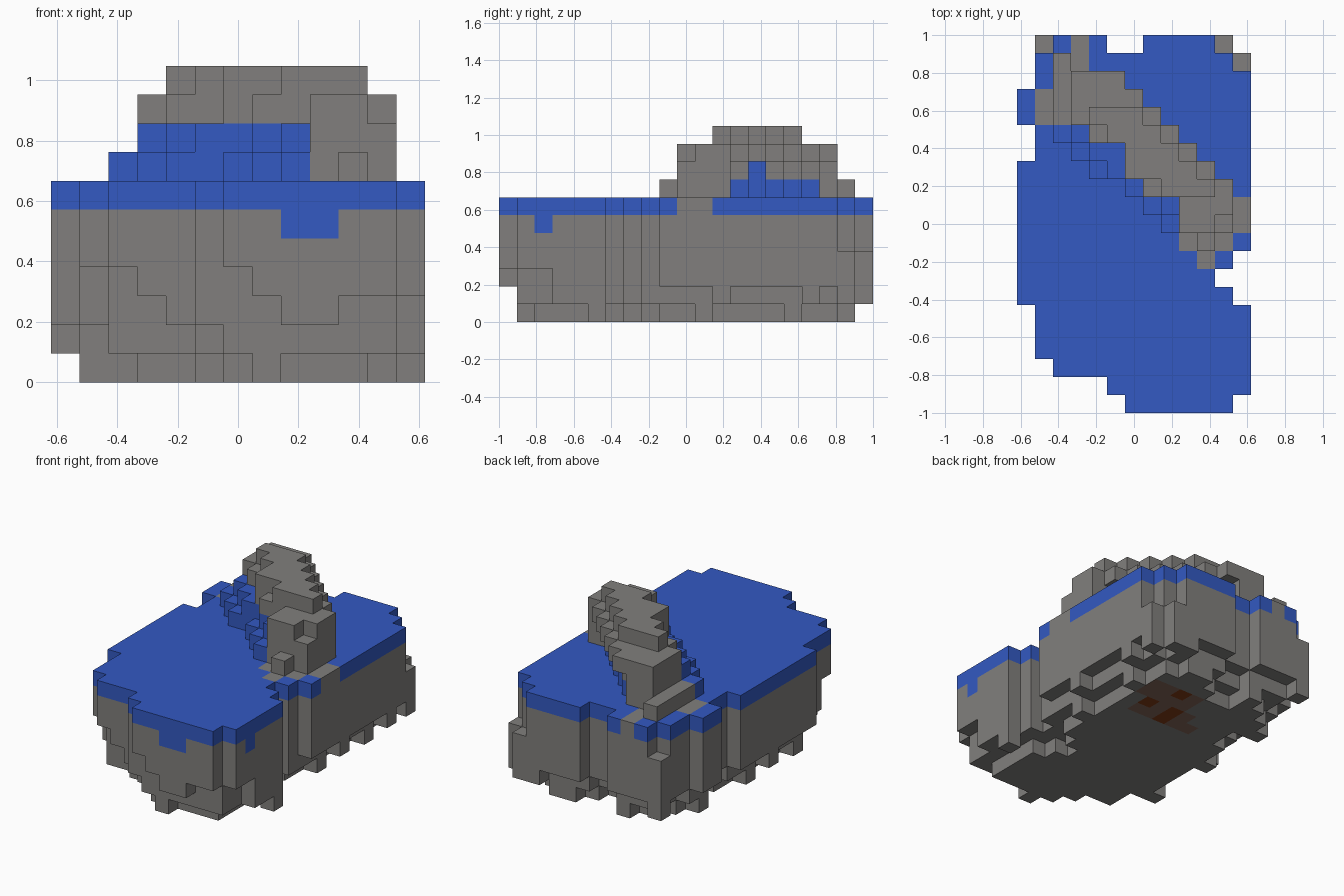
import bpy, bmesh
from mathutils import Vector

cube = bpy.data.objects.get("Cube")
if cube:
    bpy.data.objects.remove(cube, do_unlink=True)

UNIT = 2 / 21                      # block edge length
ORIGIN = Vector((-6.5 * UNIT, -1, 0))
LETTERS = "abcdefghijklm"          # columns from -x to +x


def material(name, rgb):
    mat = bpy.data.materials.new(name)
    mat.use_nodes = True
    mat.diffuse_color = (*rgb, 1)
    mat.node_tree.nodes["Principled BSDF"].inputs["Base Color"].default_value = (*rgb, 1)
    return mat


PALETTE = [material("stone_grey", (0.22, 0.213, 0.205)),
           material("deep_blue", (0.033, 0.1, 0.54)),
           material("stain_brown", (0.23, 0.135, 0.1)),
           material("rust_brown", (0.22, 0.042, 0.008))]
GREY, BLUE, STAIN, RUST = range(len(PALETTE))


def rows(starts, ends, first=0):
    """Cells of one layer, from the first and last column of each row."""
    return {(i, first + n)
            for n, (a, b) in enumerate(zip(starts, ends))
            for i in range(LETTERS.index(a), LETTERS.index(b) + 1)}


def erode(cells):
    return {(i, j) for i, j in cells
            if {(i + 1, j), (i - 1, j), (i, j + 1), (i, j - 1)} <= cells}


# Outline of the slab, with the notch in the back edge
outline = rows("gfcbbbaaaaaaaabbaabbc", "lmmmmmlklmmmmmmmmmmlk")
outline -= {(5, 20), (6, 20)}
inner = erode(outline)
core = erode(inner)
feet = {(7, 1), (12, 5), (8, 19)}


def underside(i, j):
    """Lowest layer of a column: the rim is raised, more so at the front."""
    cell = (i, j)
    if cell in core or cell in feet:
        return 0
    rim = cell not in inner
    if rim and (j < 3 or j == 3 and i < 6):
        if i in (1, 2, 6):
            return 4
        return 2 if i in (4, 5, 8, 9) else 3
    if i > 9 and 2 < j < 9:
        return 1
    height = 2 if rim else 1
    ragged = j > 3 and (i * 3 + j * 2) % 5 == 0
    return height - 1 if ragged else height


body = {(i, j, k): GREY for i, j in outline for k in range(underside(i, j), 6)}

# Low ledges at the back corners
for i, j, top in ((12, 19, 4), (11, 20, 4), (1, 20, 5)):
    for k in range(1, top):
        body[i, j, k] = GREY

# Blue runs hanging below the cap
for i, j in ((8, 0), (9, 0), (12, 2)):
    body[i, j, 5] = BLUE

# Cap layer, grey around the feet of the arch
bare = {(9, 9), (11, 9), (10, 8), (9, 10), (12, 10), (12, 11),
        (3, 20), (3, 19), (1, 16), (1, 17)}
cap = {(i, j, 6): GREY if (i, j) in bare else BLUE for i, j in outline}

# Diagonal arch, layer by layer
arch = {}
for k, first, starts, ends in ((7, 9, "kihgedccccc", "kllljihgfec"),
                               (8, 10, "jihfedddd", "llljihgfe"),
                               (9, 10, "jjhggeddd", "kllkjihgf"),
                               (10, 12, "iggfe", "kjihg")):
    for i, j in rows(starts, ends, first):
        blue = False
        if k == 7:
            blue = j < 18 and not (j < 13 and i > 8) and not (j > 15 and i < 3)
        elif k == 8:
            blue = i < 9 and (j < 15 or i < 5 and j < 16)
        arch[i, j, k] = BLUE if blue else GREY

# Stain painted on the underside, with three darker spots
stain = {(i, j) for i in (7, 8, 9) for j in range(14, 18)}
stain |= {(10, 16), (10, 17), (6, 14), (6, 15), (5, 14)}
spots = {(9, 15), (8, 17), (7, 14), (7, 15)}

solid = set(body) | set(cap) | set(arch)


def build(name, cells):
    """Mesh the exposed block faces of one part."""
    bm = bmesh.new()
    for cell, colour in cells.items():
        for axis in range(3):
            for side in (0, 1):
                beside = list(cell)
                beside[axis] += 2 * side - 1
                if tuple(beside) in solid:
                    continue
                u, v = (axis + 1) % 3, (axis + 2) % 3
                corners = []
                for du, dv in ((0, 0), (1, 0), (1, 1), (0, 1)):
                    p = Vector(cell)
                    p[axis] += side
                    p[u] += du
                    p[v] += dv
                    corners.append(bm.verts.new(ORIGIN + p * UNIT))
                face = bm.faces.new(corners if side else corners[::-1])
                face.material_index = colour
                if axis == 2 and side == 0 and cell[2] == 0:
                    spot = cell[:2]
                    if spot in spots:
                        face.material_index = RUST
                    elif spot in stain:
                        face.material_index = STAIN
    bmesh.ops.remove_doubles(bm, verts=bm.verts, dist=UNIT / 100)
    mesh = bpy.data.meshes.new(name)
    bm.to_mesh(mesh)
    bm.free()
    for mat in PALETTE:
        mesh.materials.append(mat)
    obj = bpy.data.objects.new(name, mesh)
    bpy.context.scene.collection.objects.link(obj)


build("rock_body", body)
build("blue_cap", cap)
build("diagonal_arch", arch)
